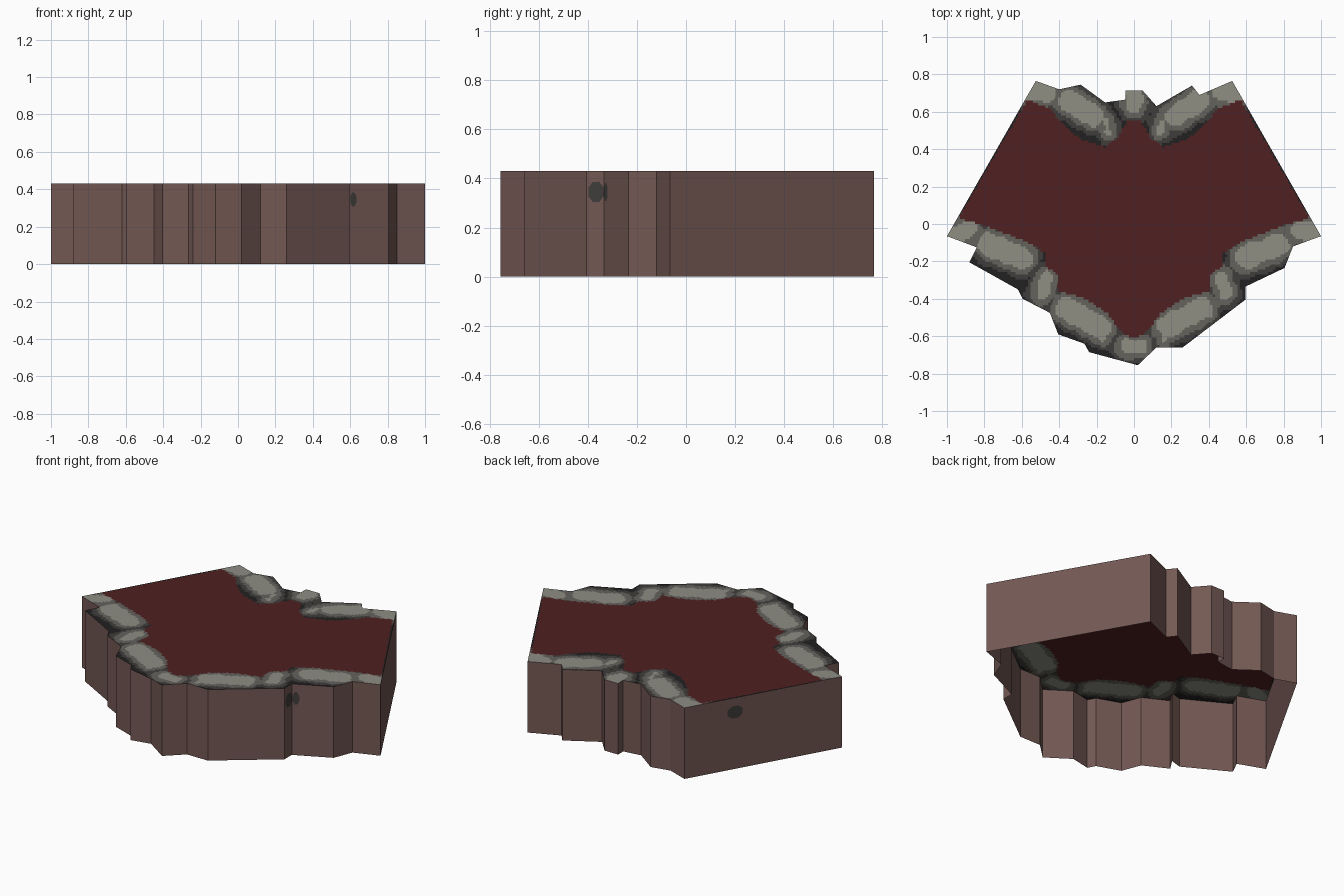
import bpy, bmesh, math
from mathutils import Vector
from mathutils.geometry import intersect_point_line

if "Cube" in bpy.data.objects:
    bpy.data.objects.remove(bpy.data.objects["Cube"])

H = 0.43


def srgb(r, g, b):
    def f(c):
        c /= 255
        return c / 12.92 if c < 0.04045 else ((c + 0.055) / 1.055) ** 2.4
    return (f(r), f(g), f(b), 1)


def mat(name, *rgb):
    m = bpy.data.materials.new(name)
    m.diffuse_color = srgb(*rgb)
    m.use_nodes = True
    m.node_tree.nodes["Principled BSDF"].inputs["Base Color"].default_value = m.diffuse_color
    return m


RED = mat("dark red floor", 80, 32, 33)
LIGHT = mat("light stone", 142, 142, 132)
MID = mat("mid stone", 100, 98, 92)
DARK = mat("dark stone", 64, 61, 59)
BLACK = mat("stone shadow", 34, 33, 33)
WALL = mat("brown earth", 115, 88, 83)


def make(name, bm, mats):
    me = bpy.data.meshes.new(name)
    bm.to_mesh(me)
    bm.free()
    for m in mats:
        me.materials.append(m)
    ob = bpy.data.objects.new(name, me)
    bpy.context.collection.objects.link(ob)
    return ob


# Ragged outline, counter-clockwise from the back left corner
outline = [(-.525, .765), (-1, -.065), (-.84, -.125), (-.88, -.205), (-.62, -.35),
           (-.55, -.33), (-.595, -.40), (-.45, -.475), (-.405, -.59), (-.265, -.64),
           (-.24, -.685), (-.12, -.66), (.02, -.755), (.12, -.66), (.26, -.66),
           (.595, -.405), (.595, -.335), (.805, -.235), (.85, -.12), (1, -.065),
           (.525, .765), (.35, .69), (.31, .74), (.12, .63), (.045, .715),
           (-.045, .715), (-.045, .665), (-.155, .65), (-.285, .745), (-.40, .72)]

# Half of the floor's inner edge, mirrored to the left
half = [(0, .56), (.04, .545), (.09, .46), (.155, .41), (.29, .455), (.38, .53),
        (.44, .61), (.57, .67), (.94, .03), (.82, 0), (.6, -.085), (.48, -.15),
        (.465, -.23), (.41, -.27), (.41, -.36), (.26, -.40), (.14, -.48),
        (.08, -.57), (0, -.615)]
floor = half + [(-x, y) for x, y in half[-2:0:-1]]

# Half of the stones: two ends and a radius
stones = [(.47, .71, .55, .71, .055), (.22, .58, .35, .66, .055), (.14, .49, .15, .55, .015),
          (0, .71, 0, .64, .045), (.89, -.03, .97, -.06, .05), (.60, -.18, .77, -.11, .06),
          (.465, -.29, .49, -.37, .035), (.18, -.55, .36, -.45, .06),
          (.16, -.57, .16, -.61, .015), (0, -.655, .04, -.655, .035)]


def inside(x, y, poly):
    hit = False
    for (ax, ay), (bx, by) in zip(poly, poly[1:] + poly[:1]):
        if (ay > y) != (by > y) and x < ax + (y - ay) * (bx - ax) / (by - ay):
            hit = not hit
    return hit


def stone_distance(x, y):
    p, best = Vector((abs(x), y, 0)), 9
    for ax, ay, bx, by, r in stones:
        a, b = Vector((ax, ay, 0)), Vector((bx, by, 0))
        q, t = intersect_point_line(p, a, b)
        t = min(max(t, 0), 1)
        best = min(best, (p - a.lerp(b, t)).length - r)
    return best + .008 * math.sin(45 * x + 9 * y) * math.cos(52 * y - 7 * x)


def top_colour(x, y):
    d = stone_distance(x, y)
    if inside(x, y, floor):
        return 0
    return 1 if d < 0 else 2 if d < .03 else 3 if d < .055 else 4


# Top: outline cut into a fine grid, coloured by the rule above
bm = bmesh.new()
bm.faces.new([bm.verts.new((x, y, H)) for x, y in outline])
bmesh.ops.triangulate(bm, faces=bm.faces[:])
STEP = .0135
for axis, lim in ((0, 1.0), (1, .77)):
    n = int(lim / STEP)
    no = Vector((1 - axis, axis, 0))
    for i in range(-n, n + 1):
        bmesh.ops.bisect_plane(bm, geom=bm.verts[:] + bm.edges[:] + bm.faces[:],
                               plane_co=no * (i * STEP), plane_no=no, dist=1e-5)
for f in bm.faces:
    c = f.calc_center_median()
    f.material_index = top_colour(c.x, c.y)
    if f.normal.z < 0:
        f.normal_flip()
make("stone_edged_top", bm, [RED, LIGHT, MID, DARK, BLACK])

# Side walls, open underneath
bm = bmesh.new()
low = [bm.verts.new((x, y, 0)) for x, y in outline]
high = [bm.verts.new((x, y, H)) for x, y in outline]
for i in range(len(outline)):
    j = (i + 1) % len(outline)
    bm.faces.new((low[i], low[j], high[j], high[i]))
make("side_walls", bm, [WALL])


# Small dark blotches on the walls
def blotch(name, i, t, z, w, h):
    a, b = Vector((*outline[i], 0)), Vector((*outline[(i + 1) % len(outline)], 0))
    d = (b - a).normalized()
    c = a.lerp(b, t) + Vector((d.y, -d.x, 0)) * .002 + Vector((0, 0, z))
    bm = bmesh.new()
    bm.faces.new([bm.verts.new(c + d * w * math.cos(k * math.pi / 4 + .4)
                               + Vector((0, 0, h * math.sin(k * math.pi / 4 + .4))))
                  for k in range(8)])
    make(name, bm, [DARK])


blotch("left_wall_blotch", 0, .32, .345, .05, .04)
blotch("notch_blotch", 15, .55, .345, .034, .045)
blotch("notch_side_blotch", 16, .1, .345, .02, .04)
